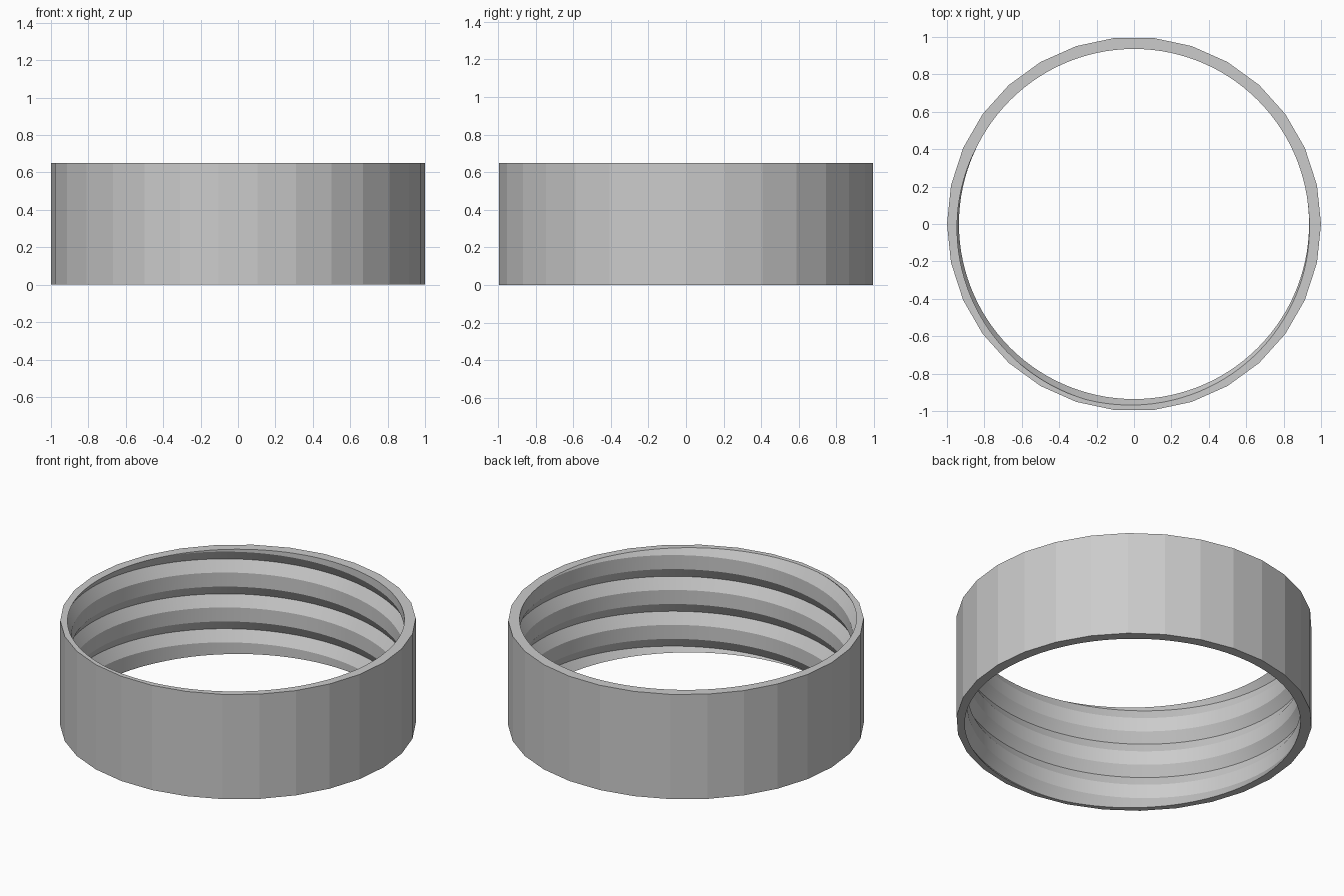
import bpy, bmesh
from math import cos, sin, tau, radians

HEIGHT = 0.65
PITCH = HEIGHT / 3
CREST, ROOT = 0.936, 0.973      # inner radii of the thread
STEPS, SIDES, TURNS = 120, 30, 7
START = -2 - 255 / 360          # thread start, in turns

cube = bpy.data.objects.get("Cube")
if cube:
    bpy.data.objects.remove(cube)

grey = bpy.data.materials.new("light grey")
grey.use_nodes = True
colour = (0.6, 0.6, 0.6, 1)
grey.diffuse_color = colour
grey.node_tree.nodes["Principled BSDF"].inputs["Base Color"].default_value = colour

bm = bmesh.new()


def point(radius, angle, z):
    return bm.verts.new((radius * cos(angle), radius * sin(angle), z))


def skin(a, b):
    """Join two rows of points with quads."""
    for k in range(len(a) - 1):
        bm.faces.new((a[k], b[k], b[k + 1], a[k + 1]))


# Helical thread: valley, crest, crest, next valley
profile = [(ROOT, 0), (CREST, 0.062), (CREST, 0.149), (ROOT, PITCH)]
rows = []
for i in range(STEPS * TURNS + 1):
    rise = PITCH * (START + i / STEPS)
    rows.append([point(r, tau * i / STEPS, rise + z) for r, z in profile])
for a, b in zip(rows, rows[1:]):
    skin(a, b)
bmesh.ops.remove_doubles(bm, verts=bm.verts, dist=0.0001)

# Trim the thread flush with the bottom and top of the ring
for z, side in ((0, -1), (HEIGHT, 1)):
    bmesh.ops.bisect_plane(bm, geom=bm.verts[:] + bm.edges[:] + bm.faces[:],
                           dist=0.00001, plane_co=(0, 0, z),
                           plane_no=(0, 0, side), clear_outer=True)
bmesh.ops.remove_doubles(bm, verts=bm.verts, dist=0.0001)

# Faceted outer wall
wall = [[point(1, tau * i / SIDES, z) for z in (0, HEIGHT)] for i in range(SIDES)]
for i in range(SIDES):
    skin(wall[i - 1], wall[i])

# Flat rims between the wall and the thread
for z in (0, HEIGHT):
    rim = [e for e in bm.edges if e.is_boundary
           and all(abs(v.co.z - z) < 0.001 for v in e.verts)]
    bmesh.ops.triangle_fill(bm, edges=rim, use_beauty=True, normal=(0, 0, 1))
bmesh.ops.recalc_face_normals(bm, faces=bm.faces)

mesh = bpy.data.meshes.new("threaded_ring")
bm.to_mesh(mesh)
bm.free()
mesh.materials.append(grey)
ring = bpy.data.objects.new("threaded_ring", mesh)
bpy.context.collection.objects.link(ring)

# Smooth thread, sharp outer facets
bpy.ops.object.select_all(action="DESELECT")
ring.select_set(True)
bpy.context.view_layer.objects.active = ring
bpy.ops.object.shade_smooth_by_angle(angle=radians(8))
